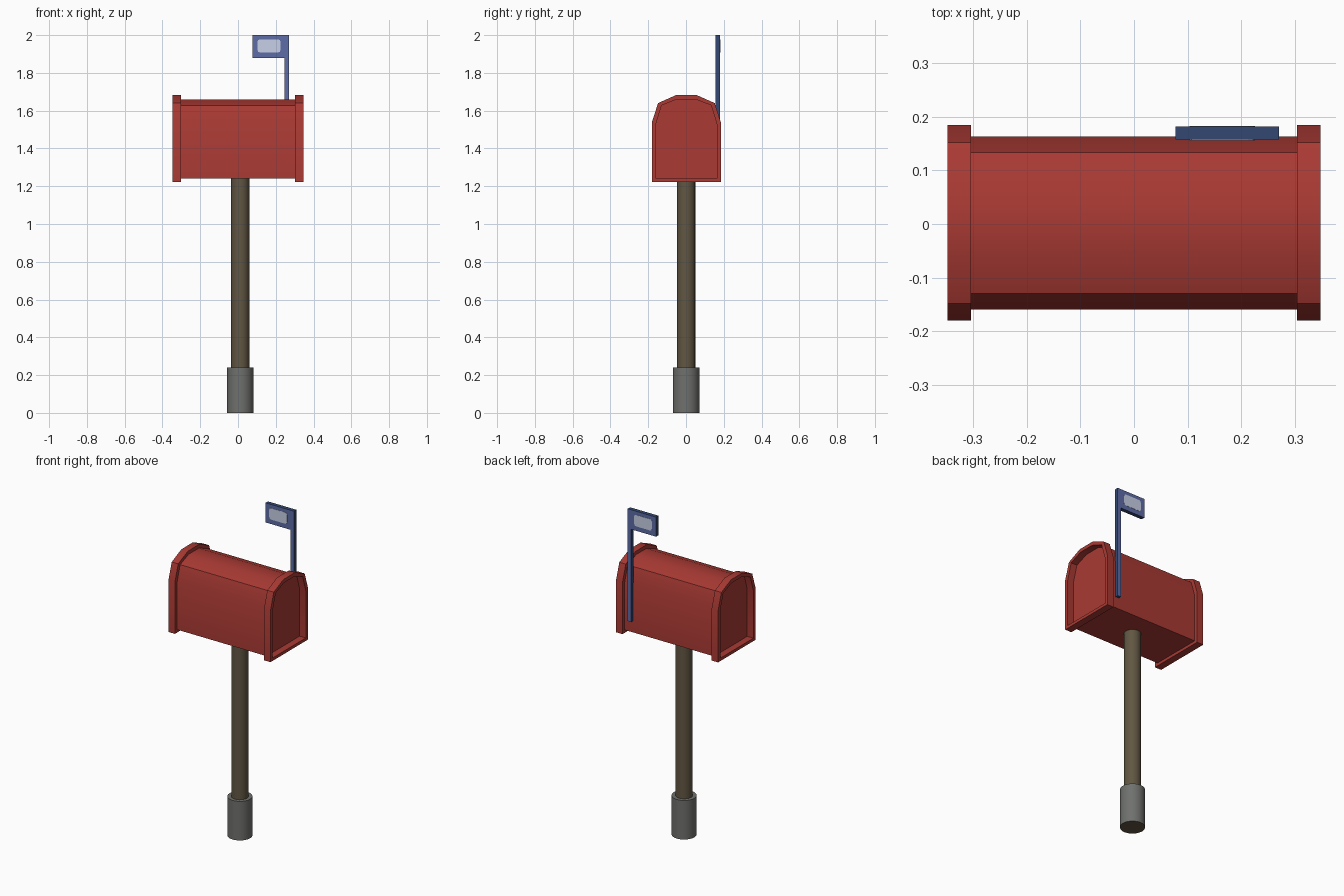
import bpy, bmesh, math

if "Cube" in bpy.data.objects:
    bpy.data.objects.remove(bpy.data.objects["Cube"])


def material(name, rgb):
    m = bpy.data.materials.new(name)
    m.diffuse_color = (*rgb, 1)
    m.use_nodes = True
    m.node_tree.nodes["Principled BSDF"].inputs["Base Color"].default_value = m.diffuse_color
    return m


RED = material("red_paint", (0.40, 0.042, 0.034))
BROWN = material("brown_wood", (0.12, 0.093, 0.055))
GREY = material("grey_metal", (0.16, 0.165, 0.155))
BLUE = material("flag_blue", (0.11, 0.15, 0.38))
NAVY = material("flag_edge_navy", (0.033, 0.064, 0.165))
WHITE = material("pale_panel", (0.58, 0.63, 0.80))


def finish(name, bm, mats, smooth=None):
    bmesh.ops.recalc_face_normals(bm, faces=bm.faces)
    me = bpy.data.meshes.new(name)
    bm.to_mesh(me)
    bm.free()
    ob = bpy.data.objects.new(name, me)
    bpy.context.collection.objects.link(ob)
    for m in mats:
        me.materials.append(m)
    if smooth:
        bpy.ops.object.select_all(action='DESELECT')
        ob.select_set(True)
        bpy.context.view_layer.objects.active = ob
        bpy.ops.object.shade_smooth_by_angle(angle=math.radians(smooth))
    return ob


def mirrored(half):
    """Close a right-half (y, z) profile about y = 0."""
    return half + [(-y, z) for y, z in reversed(half)]


def prism(name, pts, a, b, place, mats, smooth=None):
    """Solid extrusion of a 2D outline from depth a to b."""
    bm = bmesh.new()
    r0, r1 = [[bm.verts.new(place(p, d)) for p in pts] for d in (a, b)]
    n = len(pts)
    for i in range(n):
        j = (i + 1) % n
        bm.faces.new((r0[i], r0[j], r1[j], r1[i]))
    bm.faces.new(r0)
    bm.faces.new(r1)
    return finish(name, bm, mats, smooth)


def rim(name, outer, inner, a, b):
    """Hollow frame: two outlines joined around all four sides."""
    bm = bmesh.new()
    loops = [[bm.verts.new((x, y + 0.002, z)) for y, z in pts]
             for pts, x in ((outer, a), (outer, b), (inner, b), (inner, a))]
    n = len(outer)
    for k in range(4):
        p, q = loops[k], loops[(k + 1) % 4]
        for i in range(n):
            j = (i + 1) % n
            bm.faces.new((p[i], p[j], q[j], q[i]))
    return finish(name, bm, [RED], 40)


def cylinder(name, r, z0, z1, mats):
    bm = bmesh.new()
    bmesh.ops.create_cone(bm, cap_ends=True, segments=24, radius1=r, radius2=r, depth=z1 - z0)
    bmesh.ops.translate(bm, verts=bm.verts, vec=(0.012, 0.001, (z0 + z1) / 2))
    return finish(name, bm, mats, 40)


# post and metal footing (underside shows wood)
cylinder("post", 0.048, 0.02, 1.245, [BROWN])
base = cylinder("post_base", 0.07, 0, 0.24, [GREY, BROWN])
for f in base.data.polygons:
    f.material_index = int(f.normal.z < -0.5)

# arched box with a raised frame at each end
body = mirrored([(0.161, 1.24), (0.161, 1.53), (0.131, 1.628), (0.05, 1.66)])
frame = mirrored([(0.182, 1.222), (0.182, 1.54), (0.150, 1.64), (0.056, 1.682)])
prism("box", body, -0.305, 0.305, lambda p, d: (d, p[0] + 0.002, p[1]), [RED], 30)
for name, s in (("door_frame", -1), ("back_frame", 1)):
    rim(name, frame, body, s * 0.303, s * 0.347)


# signal flag: arm and plate in one outline, lighter on the broad faces
def upright(p, d):
    return (p[0], d, p[1])


outline = [(0.27, 1.31), (0.27, 2.0), (0.077, 2.0), (0.077, 1.88), (0.247, 1.88), (0.247, 1.31)]
flag = prism("flag", outline, 0.157, 0.181, upright, [BLUE, NAVY])
for f in flag.data.polygons:
    f.material_index = int(abs(f.normal.y) < 0.5)

# pale painted panel with clipped corners on both sides of the flag
cx, cz, w, h, c = 0.164, 1.943, 0.061, 0.035, 0.013
corner = [(w, h - c), (w - c * 0.3, h - c * 0.3), (w - c, h)]
panel = []
for sx, sz in ((1, 1), (-1, 1), (-1, -1), (1, -1)):
    pts = corner if sx * sz > 0 else corner[::-1]
    panel += [(cx + sx * x, cz + sz * z) for x, z in pts]
for name, a, b in (("flag_panel_front", 0.1555, 0.158), ("flag_panel_rear", 0.180, 0.1825)):
    prism(name, panel, a, b, upright, [WHITE])
